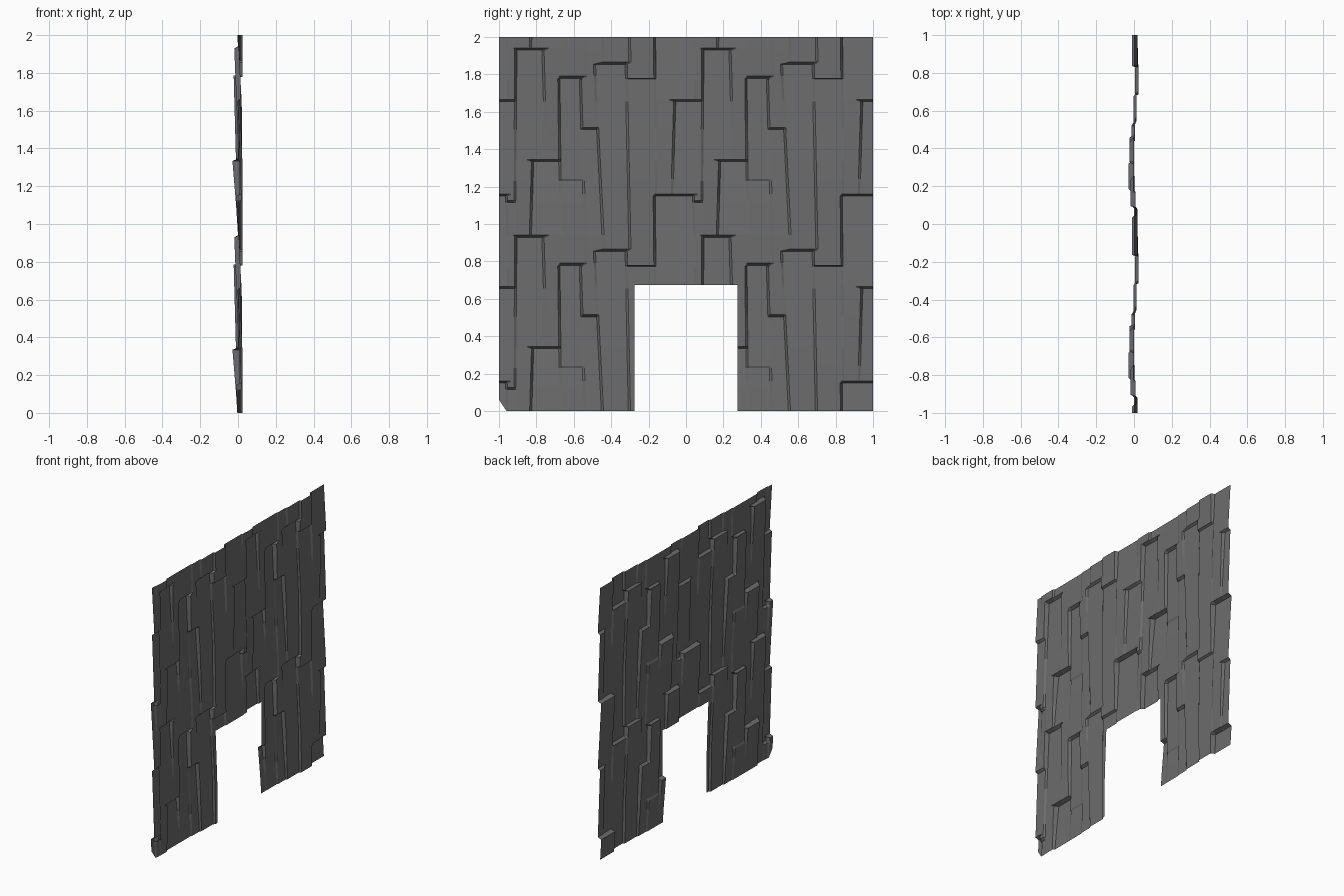
import bpy, bmesh
from mathutils import Vector

if "Cube" in bpy.data.objects:
    bpy.data.objects.remove(bpy.data.objects["Cube"])

# Repeating 1 x 1 tile of slate planks:
# left u, right u, top z, depth at top, depth at bottom, length of slope
PLANKS = [
    (.09, .235, .935, -.020, .008, .70),
    (.18, .32, .34, -.030, .000, .36),
    (.32, .435, .785, -.023, -.008, .55),
    (.32, .435, .235, -.014, .000, .25),
    (.435, .51, .51, -.013, .006, .60),
    (.51, .68, .86, -.004, .012, .50),
    (.68, .83, .78, .006, .025, .50),
    (.83, 1.04, .155, -.010, .022, .55),
    (.94, 1.09, .66, .000, .018, .50),
    (1.04, 1.09, .12, .002, .014, .40),
]
# Seams between planks: u, z where the seam starts, sideways drift per unit height
SEAMS = [(.04, .155, .02), (.09, .935, -.006), (.18, .34, -.03), (.235, .935, .03),
         (.32, .785, .012), (.435, .785, .03), (.51, .86, .05), (.68, .86, .02),
         (.83, .155, .01), (.94, .66, -.03)]
GAP = .006  # half width of the step between planks


def plank_depth(u, zmid, z):
    """Depth of the plank whose top lies closest above this spot."""
    best = None
    for a, b, top, x0, x1, length in PLANKS:
        if a < u < b or a < u + 1 < b:
            d = (top - zmid) % 1
            if best is None or d < best[0]:
                best = (d, x0, x1, length)
    d, x0, x1, length = best
    f = min(1, max(0, (d + zmid - z) / length))
    return x0 + (x1 - x0) * f


bm = bmesh.new()
lines = [(n + u, t, s) for n in range(-2, 2) for u, t, s in SEAMS]
tops = sorted(n + t for n in range(-1, 3) for t in {p[2] for p in PLANKS})

# Two vertex rows and columns per plank patch; the gaps become the step walls
grid = []
for z0, z1 in zip(tops, tops[1:]):
    for z in (z0 + GAP, z1 - GAP):
        row = []
        for (ya, ta, sa), (yb, tb, sb) in zip(lines, lines[1:]):
            x = plank_depth(((ya + yb) / 2) % 1, (z0 + z1) / 2, z)
            row.append(bm.verts.new((x, ya + sa * ((ta - z) % 1) + GAP, z)))
            row.append(bm.verts.new((x, yb + sb * ((tb - z) % 1) - GAP, z)))
        grid.append(row)
for r0, r1 in zip(grid, grid[1:]):
    for i in range(len(r0) - 1):
        bm.faces.new((r0[i], r0[i + 1], r1[i + 1], r1[i]))


def slice_sheet(point, normal):
    bmesh.ops.bisect_plane(bm, geom=bm.verts[:] + bm.edges[:] + bm.faces[:], dist=1e-6,
                           plane_co=point, plane_no=normal)


# Cut the outline, the doorway and the chipped bottom corner
DOOR_Y, DOOR_Z = .275, .675
for y in (-1, 1, -DOOR_Y, DOOR_Y):
    slice_sheet((0, y, 0), (0, 1, 0))
for z in (0, 2, DOOR_Z):
    slice_sheet((0, 0, z), (0, 0, 1))
slice_sheet((0, -1, .06), Vector((0, .06, .04)).normalized())


def unwanted(face):
    c = face.calc_center_median()
    outside = abs(c.y) > 1 or not 0 < c.z < 2
    door = abs(c.y) < DOOR_Y and c.z < DOOR_Z
    chip = (c.y + 1) * .06 + (c.z - .06) * .04 < 0
    return outside or door or chip


bmesh.ops.delete(bm, geom=[f for f in bm.faces if unwanted(f)], context='FACES')
bmesh.ops.recalc_face_normals(bm, faces=bm.faces[:])
if sum(f.normal.x for f in bm.faces) < 0:
    bmesh.ops.reverse_faces(bm, faces=bm.faces[:])

mesh = bpy.data.meshes.new("slate_wall")
bm.to_mesh(mesh)
bm.free()
wall = bpy.data.objects.new("slate_wall_with_doorway", mesh)
bpy.context.collection.objects.link(wall)

grey = bpy.data.materials.new("slate grey")
grey.diffuse_color = (.15, .15, .15, 1)
grey.use_nodes = True
grey.node_tree.nodes["Principled BSDF"].inputs["Base Color"].default_value = grey.diffuse_color
mesh.materials.append(grey)
